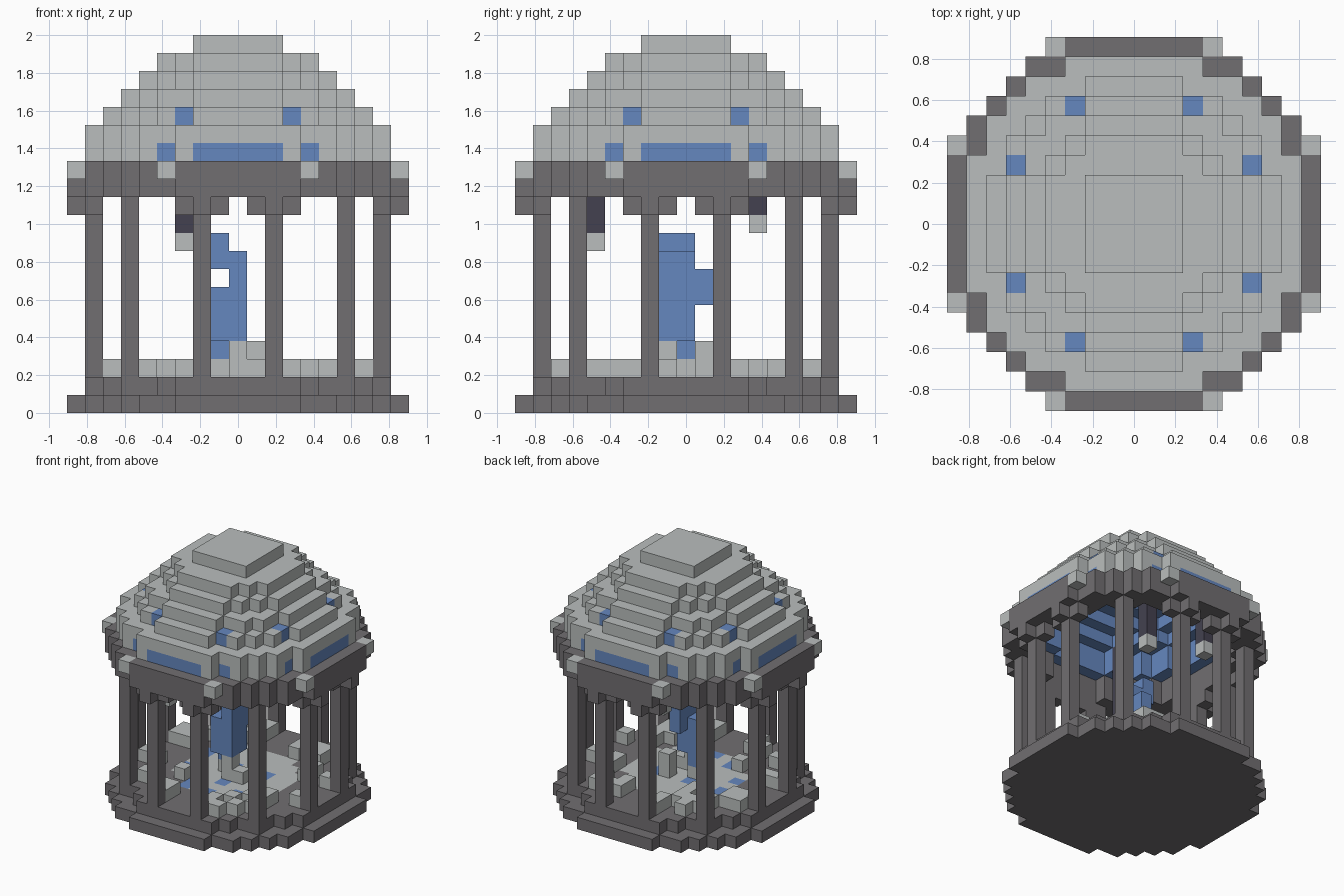
import bpy, bmesh, random
from mathutils import Vector

cube = bpy.data.objects.get("Cube")
if cube:
    bpy.data.objects.remove(cube, do_unlink=True)

U = 2 / 21  # edge length of one block
DARK, LIGHT, BLUE, NAVY = range(4)


def material(name, rgb):
    m = bpy.data.materials.new(name)
    m.use_nodes = True
    m.diffuse_color = (*rgb, 1)
    m.node_tree.nodes["Principled BSDF"].inputs["Base Color"].default_value = (*rgb, 1)
    return m


MATS = [material("dark stone", (0.165, 0.157, 0.165)),
        material("pale stone", (0.49, 0.515, 0.509)),
        material("water blue", (0.13, 0.242, 0.521)),
        material("dark iron", (0.056, 0.053, 0.08))]

parts = {}   # part name -> {cell: colour}
filled = {}  # every occupied cell


def put(part, cell, colour):
    if cell not in filled:
        filled[cell] = colour
        parts.setdefault(part, {})[cell] = colour


def disc(outer, inner=-1):
    """Cells whose squared distance from the axis lies in (inner, outer]."""
    return [(x, y) for x in range(-9, 10) for y in range(-9, 10)
            if inner < x * x + y * y <= outer]


def around(a, b):
    """The eight mirrored and swapped copies of a cell."""
    return {(s * p, t * q) for s in (1, -1) for t in (1, -1)
            for p, q in ((a, b), (b, a))}


def post(part, x, y, low, high, colour):
    for z in range(low, high + 1):
        put(part, (x, y, z), colour)


# Round stepped base with a pale paved centre and puddles
rng = random.Random(4)
for x, y in disc(90):
    put("base_step", (x, y, 0), DARK)
for x, y in disc(20):
    wet = x * x + y * y > 1 and rng.random() < 0.18
    put("paving", (x, y, 1), BLUE if wet else LIGHT)
for x, y in disc(73):
    put("floor", (x, y, 1), DARK)

# Twelve columns, with brackets on the eight straight-side ones
for x, y in around(2, 8) | around(6, 6):
    post("columns", x, y, 2, 11, DARK)
for a, b in ((1, 8), (3, 8), (2, 9)):
    for x, y in around(a, b):
        put("brackets", (x, y, 11), DARK)

# Ring beam with pale corner blocks
for z in (12, 13):
    for x, y in disc(92, 56):
        put("ring_beam", (x, y, z), DARK)
for x, y in around(4, 9):
    put("corner_blocks", (x, y, 13), LIGHT)

# Dome tiers: layer, outer, blue lining and hollow squared radii
TIERS = ((14, 75, 56, 42), (15, 75, 56, 42), (16, 56, 42, 30),
         (17, 42, 30, 20), (18, 30, 20, 8), (19, 20, 8, -1), (20, 8, -1, -1))
for z, outer, lining, hollow in TIERS:
    for x, y in disc(outer, hollow):
        a, b = sorted((abs(x), abs(y)))
        window = (z == 14 and (b == 8 and a < 3 or (a, b) == (4, 7))
                  or z == 16 and (a, b) == (3, 6))
        inside = x * x + y * y <= lining
        put("dome", (x, y, z), BLUE if window or inside else LIGHT)

# Water figure in the centre
for x, y, low, high in ((-1, 0, 3, 6), (-1, 0, 8, 9), (-1, -1, 4, 6), (-1, -1, 8, 9),
                        (0, -1, 4, 8), (0, 0, 4, 8), (0, 1, 6, 7)):
    post("water_figure", x, y, low, high, BLUE)

# Loose stones around the figure and over the floor
for x, y, top in ((-1, 0, 2), (0, -1, 3), (1, 1, 3), (1, -1, 2)):
    post("figure_stones", x, y, 2, top, LIGHT)
for x, y in disc(58, 9):
    if abs(x) > 2 and abs(y) > 2 or max(abs(x), abs(y)) > 4:
        if min(abs(x), abs(y)) > 1 and rng.random() < 0.36:
            put("loose_stones", (x, y, 2), LIGHT)

# Hanging lamps: iron rod with a pale tip
for x, y, tip in ((-3, -5, 9), (2, 4, 10), (-2, 6, 10)):
    put("hanging_lamps", (x, y, tip), LIGHT)
    z = tip + 1
    while (x, y, z) not in filled and z < 19:
        put("hanging_lamps", (x, y, z), NAVY)
        z += 1

# Turn each part into a mesh of its exposed block faces
AXES = [Vector(v) for v in ((1, 0, 0), (0, 1, 0), (0, 0, 1))]
for name, cells in parts.items():
    bm = bmesh.new()
    for cell, colour in cells.items():
        centre = Vector(cell) + AXES[2] / 2
        for i in range(3):
            for s in (1, -1):
                n = AXES[i] * s
                if tuple(int(c) for c in Vector(cell) + n) in filled:
                    continue
                u = AXES[(i + 1) % 3] / 2
                v = AXES[(i + 2) % 3] / 2 * s
                mid = centre + n / 2
                corners = (mid - u - v, mid + u - v, mid + u + v, mid - u + v)
                face = bm.faces.new([bm.verts.new(c * U) for c in corners])
                face.material_index = colour
    bmesh.ops.remove_doubles(bm, verts=bm.verts, dist=U / 100)
    mesh = bpy.data.meshes.new(name)
    bm.to_mesh(mesh)
    bm.free()
    for m in MATS:
        mesh.materials.append(m)
    bpy.context.collection.objects.link(bpy.data.objects.new(name, mesh))
